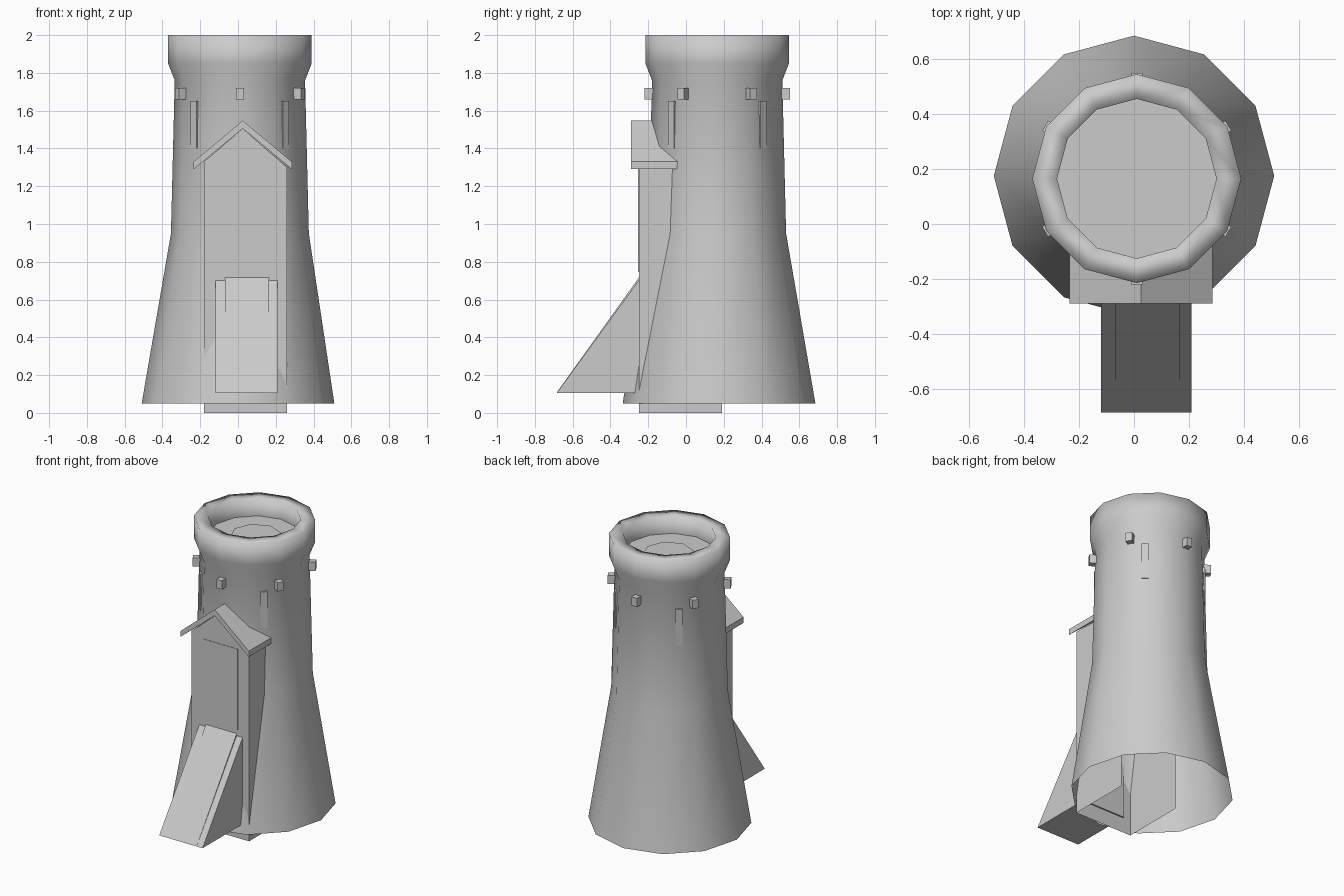
import bpy
from math import sin, cos, pi, radians

if "Cube" in bpy.data.objects:
    bpy.data.objects.remove(bpy.data.objects["Cube"])

CX, CY = 0.01, 0.165  # axis of the upper tower


def make(name, verts, faces, smooth=False):
    me = bpy.data.meshes.new(name)
    me.from_pydata(verts, [], faces)
    me.update()
    for p in me.polygons:
        p.use_smooth = smooth
    ob = bpy.data.objects.new(name, me)
    bpy.context.collection.objects.link(ob)
    return ob


def extrude_x(name, profile, x0, x1):
    """Closed (y, z) profile extruded from x0 to x1."""
    n = len(profile)
    v = [(x, y, z) for x in (x0, x1) for y, z in profile]
    f = [(i, (i + 1) % n, n + (i + 1) % n, n + i) for i in range(n)]
    return make(name, v, f + [tuple(reversed(range(n))), tuple(range(n, 2 * n))])


def extrude_y(name, profile, y0, y1, closed=True):
    """(x, z) profile extruded from front y0 to back y1."""
    n = len(profile)
    v = [(x, y, z) for y in (y0, y1) for x, z in profile]
    f = [(i, n + i, n + (i + 1) % n, (i + 1) % n) for i in range(n)]
    if closed:
        f.append(tuple(reversed(range(n, 2 * n))))
    else:
        f.pop()  # open underside
    f.append(tuple(range(n)))
    return make(name, v, f)


def block(name, angle, r0, r1, width, z0, z1):
    """Small block facing outward from the tower axis."""
    ca, sa, h = cos(angle), sin(angle), width / 2
    v = [(CX + r * ca - t * sa, CY + r * sa + t * ca, z)
         for z in (z0, z1) for r, t in ((r0, -h), (r1, -h), (r1, h), (r0, h))]
    return make(name, v, [(3, 2, 1, 0), (4, 5, 6, 7), (0, 1, 5, 4),
                          (1, 2, 6, 5), (2, 3, 7, 6), (3, 0, 4, 7)])


def disc(name, r, sides, x, y, z):
    v = [(x + r * cos(2 * pi * i / sides), y + r * sin(2 * pi * i / sides), z)
         for i in range(sides)]
    return make(name, v, [tuple(range(sides))])


# Twelve-sided tower shell with flared rim, open underneath
N = 12
rings = [(0.51, 0.05, 0, 0.175), (0.365, 0.95, CX, CY), (0.345, 1.76, CX, CY),
         (0.38, 1.85, CX, CY), (0.38, 2.0, CX, CY), (0.29, 2.0, CX, CY),
         (0.29, 1.88, CX, CY)]
verts = [(x + r * cos(2 * pi * i / N), y + r * sin(2 * pi * i / N), z)
         for r, z, x, y in rings for i in range(N)]
faces = [(k * N + i, k * N + (i + 1) % N, (k + 1) * N + (i + 1) % N, (k + 1) * N + i)
         for k in range(len(rings) - 1) for i in range(N)]
make("tower_shell", verts, faces, smooth=True)

# Roof floor and octagonal hatch
disc("tower_floor", 0.29, N, CX, CY, 1.88)
disc("floor_hatch", 0.16, 8, 0.015, 0.17, 1.884)

# Pegs under the rim and narrow window slits
for k in range(6):
    block("rim_peg", radians(30 + 60 * k), 0.30, 0.385, 0.042, 1.66, 1.72)
for k in range(4):
    block("window_slit", radians(45 + 90 * k), 0.31, 0.347, 0.045, 1.40, 1.65)

# Gabled porch, open at the bottom and back
extrude_y("porch_walls", [(-0.18, 0), (0.26, 0), (0.26, 1.30), (0.025, 1.505), (-0.18, 1.33)],
          -0.25, 0.19, closed=False)
bpy.data.objects["porch_walls"].data.flip_normals()
me = bpy.data.objects["porch_walls"].data
# drop the wall on the underside by rebuilding without it
keep = [tuple(p.vertices) for p in me.polygons
        if not all(me.vertices[i].co.z < 0.01 for i in p.vertices)]
keep = keep + ([(4, 9, 5, 0)] if not any(set(f) == {0, 4, 5, 9} for f in keep) else [])
pts = [tuple(v.co) for v in me.vertices]
bpy.data.objects.remove(bpy.data.objects["porch_walls"])
make("porch_walls", pts, keep)

# Porch roof
extrude_y("porch_roof", [(-0.235, 1.29), (0.025, 1.505), (0.285, 1.29),
                         (0.285, 1.33), (0.025, 1.547), (-0.235, 1.33)], -0.29, 0.0)

# Door panel
extrude_y("door_panel", [(-0.09, 0.745), (0.175, 0.745), (0.175, 1.30), (-0.09, 1.30)],
          -0.253, -0.24)

# Sloping ramp with a slightly raised middle
extrude_x("ramp", [(-0.685, 0.105), (-0.24, 0.105), (-0.24, 0.715)], -0.12, 0.21)
extrude_x("ramp_middle", [(-0.685, 0.107), (-0.24, 0.107), (-0.24, 0.73)], -0.07, 0.165)
